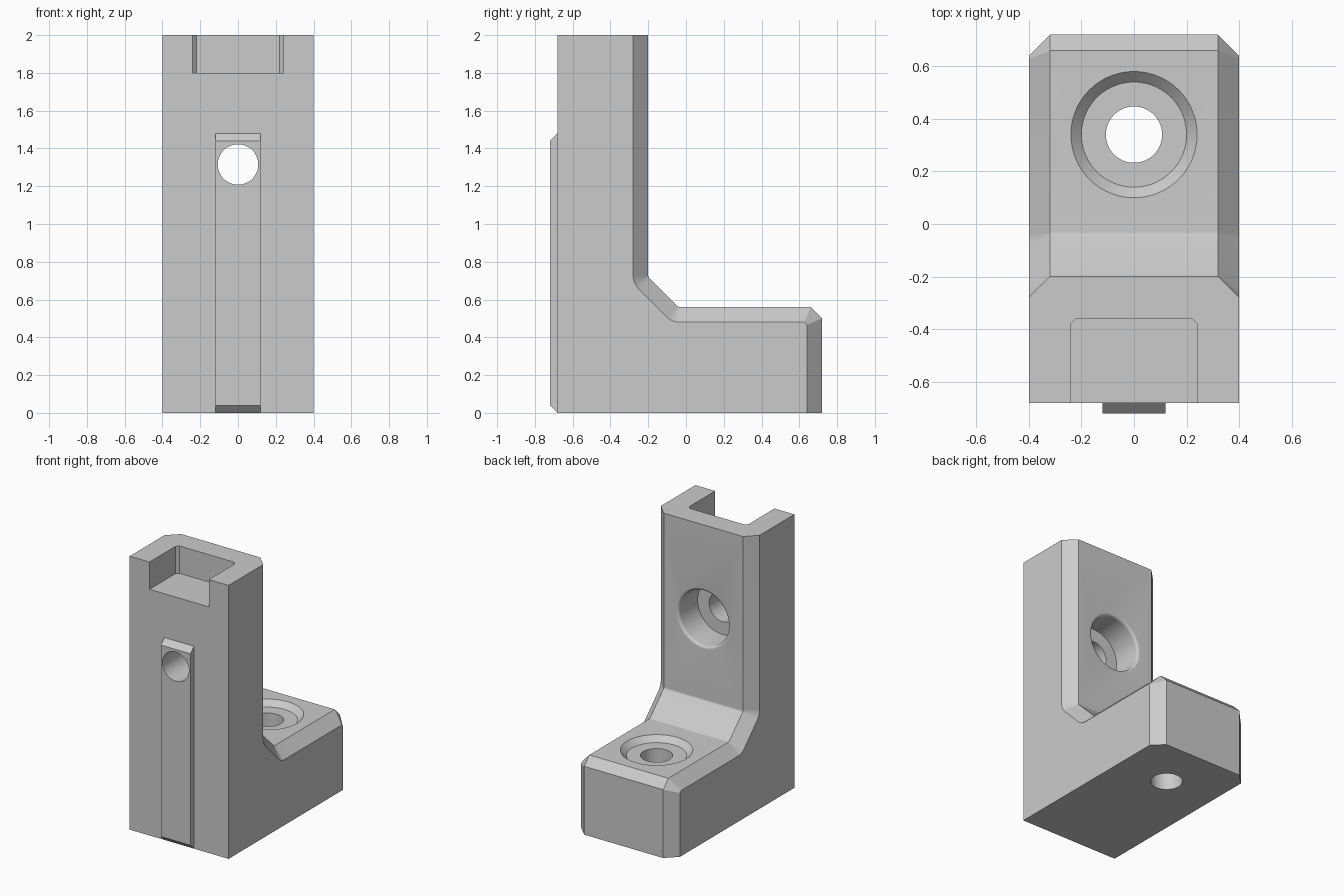
import bpy, bmesh, math

if "Cube" in bpy.data.objects:
    bpy.data.objects.remove(bpy.data.objects["Cube"])

grey = bpy.data.materials.new("plain grey")
grey.use_nodes = True
color = (0.6, 0.6, 0.6, 1)
grey.diffuse_color = color
grey.node_tree.nodes["Principled BSDF"].inputs["Base Color"].default_value = color


def loft(name, rings, closed=False):
    """Skin matching rings of points; cap the ends unless the loft is closed."""
    bm = bmesh.new()
    rows = [[bm.verts.new(p) for p in ring] for ring in rings]
    pairs = list(zip(rows, rows[1:])) + ([(rows[-1], rows[0])] if closed else [])
    for a, b in pairs:
        for i in range(len(a)):
            j = (i + 1) % len(a)
            bm.faces.new((a[i], a[j], b[j], b[i]))
    if not closed:
        bm.faces.new(rows[0])
        bm.faces.new(rows[-1])
    bmesh.ops.recalc_face_normals(bm, faces=bm.faces)
    mesh = bpy.data.meshes.new(name)
    bm.to_mesh(mesh)
    bm.free()
    mesh.materials.append(grey)
    obj = bpy.data.objects.new(name, mesh)
    bpy.context.collection.objects.link(obj)
    return obj


def turned_cutter(name, profile, place):
    """Stack circles of (radius, height) and place them in space."""
    steps = 96
    angles = [math.tau * i / steps for i in range(steps)]
    return loft(name, [[place(r * math.cos(a), r * math.sin(a), h) for a in angles]
                       for r, h in profile])


def cut(obj, cutters):
    for cutter in cutters:
        mod = obj.modifiers.new("cut", 'BOOLEAN')
        mod.operation = 'DIFFERENCE'
        mod.solver = 'EXACT'
        mod.object = cutter
        bpy.context.view_layer.objects.active = obj
        bpy.ops.object.modifier_apply(modifier=mod.name)


def arc(cy, cz, r, start, end, n=8):
    for i in range(n + 1):
        a = math.radians(start + (end - start) * i / n)
        yield cy + r * math.cos(a), cz + r * math.sin(a)


# L-shaped bracket outline in y and z, inset by d on its rear edges
def outline(d):
    r = 0.02
    t = r * math.tan(math.pi / 8)
    slope = 1.22 - d * math.sqrt(2)
    return [(-0.68, 0), (-0.68, 2), (-0.2 - d, 2),
            *arc(-0.2 + r, 0.72 + t, r + d, 180, 225),
            *arc(-0.04 + t, 0.56 + r, r + d, 225, 270),
            (slope - 0.56 + d, 0.56 - d), (0.72 - d, slope - 0.72 + d), (0.72 - d, 0)]


bracket = loft("bracket_body", [[(x, y, z) for y, z in outline(d)]
               for x, d in ((-0.4, 0.08), (-0.32, 0), (0.32, 0), (0.4, 0.08))])

# Raised guide rib on the front
rib_side = [(-0.68, 0), (-0.72, 0.04), (-0.72, 1.44), (-0.68, 1.48)]
rib = loft("front_rib", [[(x, y, z) for y, z in rib_side] for x in (-0.12, 0.12)])

# Top pocket, open to the front, with clipped inner corners
pocket_plan = [(-0.24, -0.8), (-0.24, -0.38), (-0.22, -0.36),
               (0.22, -0.36), (0.24, -0.38), (0.24, -0.8)]
pocket = loft("pocket_cutter", [[(x, y, z) for x, y in pocket_plan] for z in (1.8, 2.2)])

# Bolt hole in the foot with a countersunk seat
foot_hole = turned_cutter("foot_hole_cutter",
                          [(0.107, -0.1), (0.107, 0.52), (0.2, 0.52), (0.24, 0.56), (0.24, 0.7)],
                          lambda u, v, h: (u, 0.34 + v, h))

# Bolt hole in the upright with a deep counterbore and a rounded lip
lip = [(0.22 + 0.02 * math.cos(a), -0.22 + 0.02 * math.sin(a))
       for a in (math.radians(180 - 15 * i) for i in range(7))]
upright_hole = turned_cutter("upright_hole_cutter",
                             [(0.107, -0.9), (0.107, -0.42), (0.2, -0.42), *lip, (0.22, 0.1)],
                             lambda u, v, h: (u, h, 1.315 + v))

cut(bracket, [pocket, foot_hole, upright_hole])
cut(rib, [upright_hole])
for helper in (pocket, foot_hole, upright_hole):
    bpy.data.objects.remove(helper)

# Smooth the rounded areas and keep the edges crisp
for obj in (bracket, rib):
    bpy.ops.object.select_all(action='DESELECT')
    obj.select_set(True)
    bpy.context.view_layer.objects.active = obj
    bpy.ops.object.shade_smooth_by_angle(angle=math.radians(30))
